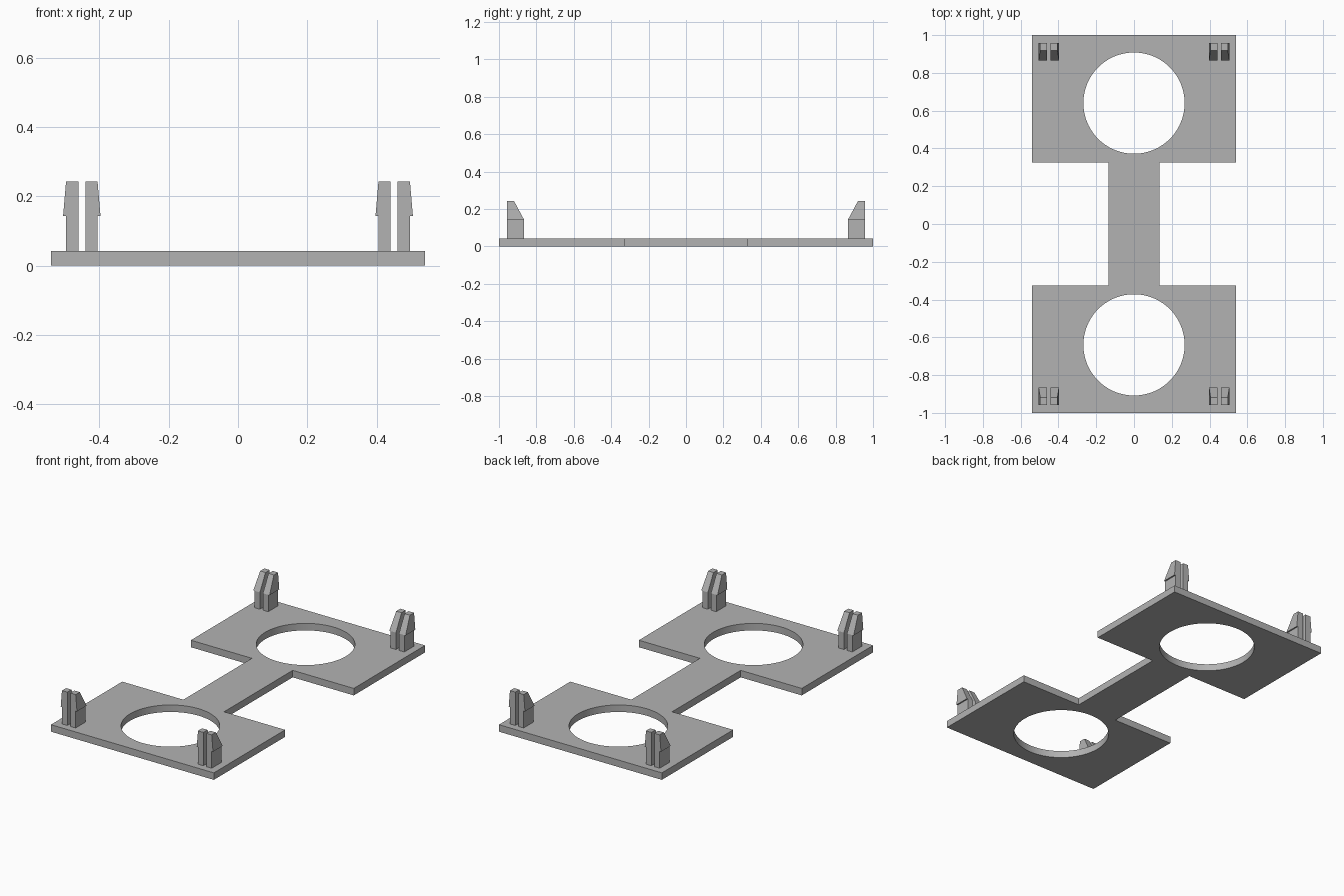
import bpy, bmesh, math

cube = bpy.data.objects.get("Cube")
if cube:
    bpy.data.objects.remove(cube, do_unlink=True)

THICK = 0.042

grey = bpy.data.materials.new("plain grey")
grey.use_nodes = True
colour = (0.45, 0.45, 0.45, 1)
grey.diffuse_color = colour
grey.node_tree.nodes["Principled BSDF"].inputs["Base Color"].default_value = colour


def finish(bm, name):
    """Turn a bmesh into a shaded, coloured object."""
    bmesh.ops.recalc_face_normals(bm, faces=bm.faces)
    mesh = bpy.data.meshes.new(name)
    bm.to_mesh(mesh)
    bm.free()
    mesh.materials.append(grey)
    obj = bpy.data.objects.new(name, mesh)
    bpy.context.collection.objects.link(obj)
    return obj


def add_loop(bm, points):
    """Closed loop of edges on the ground plane."""
    verts = [bm.verts.new((x, y, 0)) for x, y in points]
    return [bm.edges.new((v, verts[i - 1])) for i, v in enumerate(verts)]


def loft(bm, levels):
    """Closed solid through stacked rectangles (x0, x1, y0, y1, z)."""
    rings = [[bm.verts.new((x, y, z)) for x, y in ((x0, y0), (x1, y0), (x1, y1), (x0, y1))]
             for x0, x1, y0, y1, z in levels]
    bm.faces.new(rings[0])
    bm.faces.new(rings[-1])
    for low, high in zip(rings, rings[1:]):
        for i in range(4):
            bm.faces.new((low[i - 1], low[i], high[i], high[i - 1]))


# Base plate: two panels joined by a bridge, one round hole in each panel
quarter = [(0.135, 0), (0.135, 0.325), (0.54, 0.325), (0.54, 1)]
right_half = [(x, -y) for x, y in reversed(quarter[1:])] + quarter[1:]
outline = right_half + [(-x, -y) for x, y in right_half]
bm = bmesh.new()
edges = add_loop(bm, outline)
for side in (-1, 1):
    angles = [math.tau * i / 96 for i in range(96)]
    edges += add_loop(bm, [(0.268 * math.cos(a), side * 0.64 + 0.268 * math.sin(a)) for a in angles])
bmesh.ops.triangle_fill(bm, edges=edges, use_beauty=True)
top = bmesh.ops.extrude_face_region(bm, geom=bm.faces[:], use_keep_orig=True)["geom"]
bmesh.ops.translate(bm, vec=(0, 0, THICK), verts=[g for g in top if isinstance(g, bmesh.types.BMVert)])
plate = finish(bm, "base_plate")
bpy.context.view_layer.objects.active = plate
plate.select_set(True)
bpy.ops.object.shade_smooth_by_angle(angle=math.radians(30))

# Corner snap clips: each is a pair of barbed prongs with a slot between
CLIP_X, SLOT, SHAFT, BARB = 0.451, 0.01, 0.0455, 0.054
Y_IN, Y_TOP, Y_OUT = 0.866, 0.919, 0.958
Z_BARB, Z_TOP = 0.143, 0.242
for sy, end in ((-1, "front"), (1, "back")):
    for sx, hand in ((-1, "right"), (1, "left")):
        bm = bmesh.new()
        for s in (-1, 1):
            def level(reach, y_in, z):
                c = sx * CLIP_X
                return (c + s * SLOT, c + s * reach, sy * y_in, sy * Y_OUT, z)
            loft(bm, [level(SHAFT, Y_IN, THICK), level(SHAFT, Y_IN, Z_BARB),
                      level(BARB, Y_IN, Z_BARB), level(SHAFT, Y_TOP, Z_TOP)])
        finish(bm, f"{end}_{hand}_clip")
